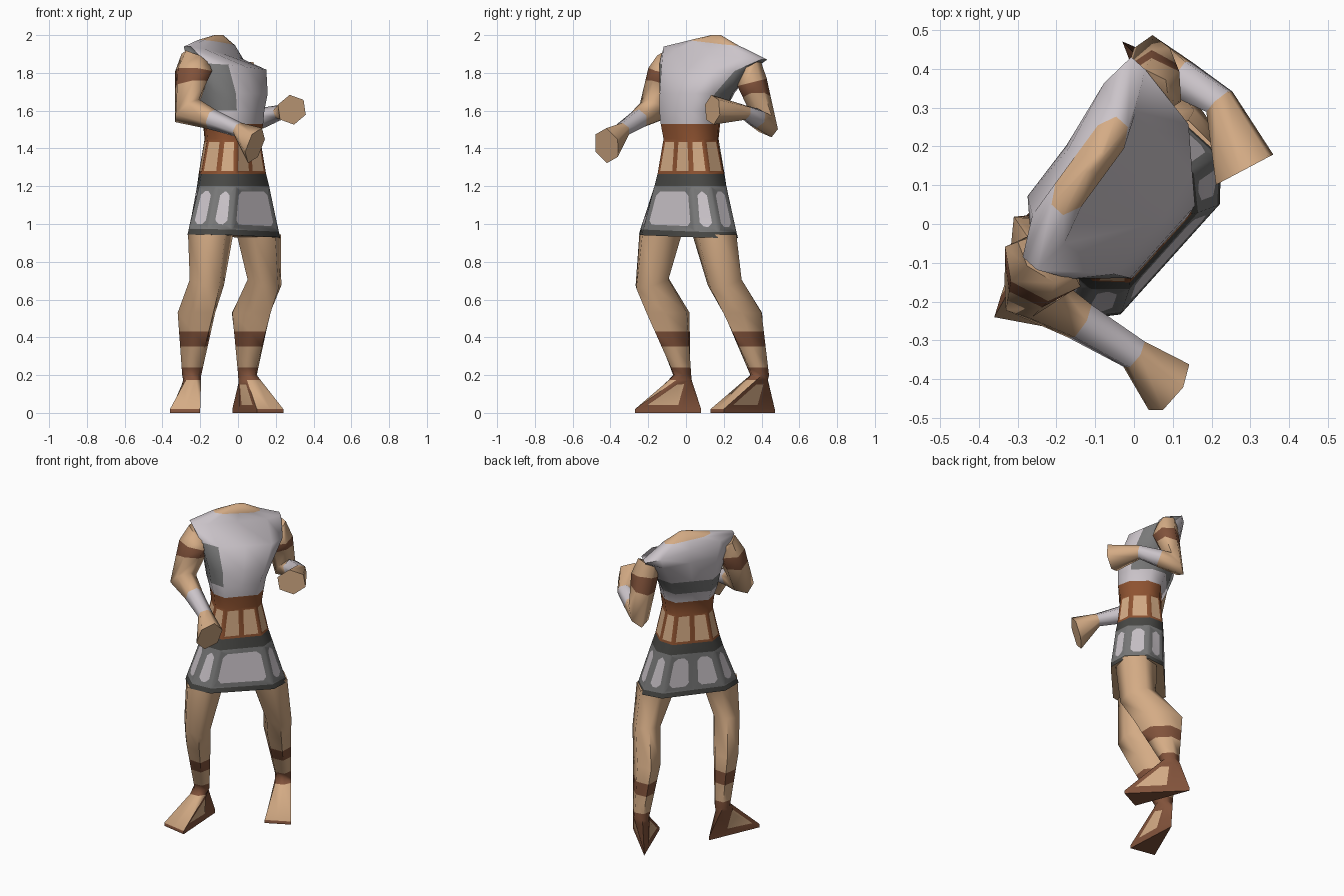
import bpy, bmesh
from math import cos, sin, pi, radians
from mathutils import Vector

cube = bpy.data.objects.get("Cube")
if cube:
    bpy.data.objects.remove(cube)

# Flat colours
COLOURS = {
    "skin": (0.66, 0.41, 0.235),
    "pale_cloth": (0.60, 0.555, 0.59),
    "grey_cloth": (0.19, 0.19, 0.19),
    "dark_trim": (0.065, 0.065, 0.06),
    "belt_leather": (0.27, 0.085, 0.03),
    "strap_leather": (0.22, 0.085, 0.043),
}
SKIN, PALE, GREY, DARK, BELT, STRAP = range(6)
materials = []
for label, rgb in COLOURS.items():
    m = bpy.data.materials.new(label)
    m.use_nodes = True
    m.diffuse_color = (*rgb, 1)
    bsdf = m.node_tree.nodes["Principled BSDF"]
    bsdf.inputs["Base Color"].default_value = (*rgb, 1)
    bsdf.inputs["Roughness"].default_value = 0.9
    materials.append(m)


def ring(centre, normal, ref, a, b, phase=0.0):
    """Six-sided section: a along ref, b across it."""
    n = Vector(normal).normalized()
    e1 = Vector(ref)
    e1 = (e1 - n * e1.dot(n)).normalized()
    e2 = n.cross(e1)
    angles = [phase + i * pi / 3 for i in range(6)]
    return [Vector(centre) + e1 * a * cos(t) + e2 * b * sin(t) for t in angles]


def mix(r1, r2, t):
    return [p.lerp(q, t) for p, q in zip(r1, r2)]


def loft(rings, mats):
    """Skin a list of rings; returns the bmesh and its faces by row."""
    bm = bmesh.new()
    loops = [[bm.verts.new(p) for p in r] for r in rings]
    n = len(loops[0])
    rows = []
    for lo, hi, mat in zip(loops, loops[1:], mats):
        row = []
        for i in range(n):
            j = (i + 1) % n
            f = bm.faces.new((lo[i], lo[j], hi[j], hi[i]))
            f.material_index = mat
            row.append(f)
        rows.append(row)
    bm.faces.new(loops[0]).material_index = SKIN
    bm.faces.new(loops[-1]).material_index = mats[-1]
    bmesh.ops.recalc_face_normals(bm, faces=bm.faces[:])
    return bm, rows


def inset_panels(bm, faces, rim, colour):
    bmesh.ops.inset_individual(bm, faces=faces, thickness=rim, use_even_offset=True)
    for f in faces:
        f.material_index = colour


def finish(bm, name):
    mesh = bpy.data.meshes.new(name)
    bm.to_mesh(mesh)
    bm.free()
    for m in materials:
        mesh.materials.append(m)
    ob = bpy.data.objects.new(name, mesh)
    bpy.context.collection.objects.link(ob)
    bpy.ops.object.select_all(action='DESELECT')
    ob.select_set(True)
    bpy.context.view_layer.objects.active = ob
    bpy.ops.object.shade_smooth_by_angle(angle=radians(72))


# Torso with skirt and corset, turned towards the left front
TURN = radians(48)
U = Vector((cos(TURN), sin(TURN), 0))
V = Vector((sin(TURN), -cos(TURN), 0))
half = [(1, -.45), (1, .45), (.66, 1), (0, 1), (-.66, 1)]
section = half + [(-u, -v) for u, v in half]


def torso_ring(z, u, v, a, b, slope=0.0, skew=0.0):
    """Slope lowers the left side, skew swings it back."""
    pts = []
    for su, sv in section:
        p = U * (u + a * su) + V * (v + b * sv - skew * a * su)
        p.z = z - slope * a * su
        pts.append(p)
    return pts


torso = [
    torso_ring(.935, -.005, -.025, .29, .155, .03),
    torso_ring(.965, -.005, -.025, .28, .153, .03),
    torso_ring(1.2, 0, -.035, .2, .138),
    torso_ring(1.265, 0, -.04, .18, .133),
    torso_ring(1.45, 0, -.04, .14, .115),
    torso_ring(1.53, 0, -.035, .15, .125),
    torso_ring(1.6, 0, -.05, .165, .14),
    torso_ring(1.69, .015, -.07, .19, .155),
    torso_ring(1.83, .035, -.115, .25, .15, .08, .08),
    torso_ring(1.905, .03, -.2, .285, .055, .12, .24),
    torso_ring(1.96, .035, -.185, .14, .045, .1, .1),
    torso_ring(2.0, .05, -.182, .03, .01),
]
bm, rows = loft(torso, [DARK, GREY, DARK, BELT, BELT, PALE, PALE, PALE, PALE, PALE, SKIN])

# One wide front skirt panel, then inset panels on skirt and corset
seam = set(rows[1][2].edges) & set(rows[1][3].edges)
bmesh.ops.dissolve_edges(bm, edges=list(seam), use_verts=False)
skirt = [f for f in bm.faces if f.material_index == GREY]
inset_panels(bm, skirt, .028, PALE)
inset_panels(bm, rows[3], .015, SKIN)

# Clipped corners on the skirt panels
corners = [lp.vert for f in skirt for lp in f.loops if lp.calc_angle() < 2.6]
bmesh.ops.bevel(bm, geom=corners, offset=.022, segments=1, affect='VERTICES',
                material=GREY, clamp_overlap=True)

# Grey lower back and armholes
for row, sides in ((6, (0, 4, 5, 6, 7, 8, 9)), (7, (0, 4, 5)), (8, (0, 5))):
    for i in sides:
        rows[row][i].material_index = GREY
finish(bm, "torso")


# Legs with shin bands, ankle straps and wedge feet
def leg(name, fwd, hip, knee, calf, ankle, toe_left, toe_right, heel):
    d = Vector((*fwd, 0))
    up = Vector((0, 0, 1))
    top = ring((*hip, .945), up, d, .122, .12)
    bent = ring((*knee, .69), up + d * .3, d, .11, .085)
    shin = ring((*calf, .53), up, d, .145, .08)
    foot_top = ring((*ankle, .2), up, d, .053, .05)
    tl, tr, hl = (Vector((*p, 0)) for p in (toe_left, toe_right, heel))
    sole = [(tl + tr) / 2, tl, hl.lerp(tl, .3), hl, hl.lerp(tr, .3), tr]
    welt = [p + up * .02 for p in sole]
    rings = [top, bent, shin, mix(shin, foot_top, .3), mix(shin, foot_top, .54),
             mix(shin, foot_top, .88), foot_top, mix(foot_top, welt, .15), welt, sole]
    b, r = loft(rings, [SKIN, SKIN, SKIN, STRAP, SKIN, STRAP, STRAP, SKIN, STRAP])
    # Leather heel, and sides with bare patches
    for f in r[7][1:5]:
        f.material_index = STRAP
    inset_panels(b, [r[7][1], r[7][4]], .022, SKIN)
    finish(b, name)


leg("left_leg", (.71, -.71), (.11, .15), (.14, .205), (.07, .30), (.05, .39),
    (.24, .20), (.10, .13), (-.03, .47))
leg("right_leg", (.62, -.79), (-.145, -.135), (-.165, -.18), (-.22, -.095), (-.245, -.02),
    (-.20, -.27), (-.36, -.24), (-.22, .08))


# Arms: (centre, direction, half sizes) from shoulder to fingertips
def arm(name, hinge, stations):
    rings = [ring(c, n, hinge, a, b, pi / 6) for c, n, a, b in stations]
    rings[2:2] = [mix(rings[1], rings[2], .35)]
    b, r = loft(rings, [SKIN, STRAP, SKIN, SKIN, PALE, SKIN])
    finish(b, name)


arm("right_arm", (-.45, -.85, .17), [
    ((-.225, -.09, 1.875), (-.5, -.4, -.75), .06, .09),
    ((-.235, -.11, 1.81), (-.1, -.2, -1), .085, .11),
    ((-.27, -.175, 1.6), (.85, -.6, -1.1), .075, .09),
    ((-.14, -.25, 1.555), (.85, -.5, -.3), .055, .055),
    ((.0, -.335, 1.50), (.8, -.55, -.4), .045, .04),
    ((.09, -.42, 1.415), (.75, -.5, -.3), .08, .10),
])
arm("left_arm", (-.4, -.8, -.12), [
    ((.035, .345, 1.83), (.2, .45, -.8), .06, .06),
    ((.05, .35, 1.75), (0, .25, -1), .08, .08),
    ((.045, .42, 1.53), (.8, -.3, -.65), .065, .09),
    ((.12, .375, 1.56), (.8, -.45, .3), .055, .055),
    ((.22, .315, 1.59), (.6, -.7, .2), .045, .04),
    ((.285, .14, 1.605), (.45, -.85, 0), .09, .08),
])
